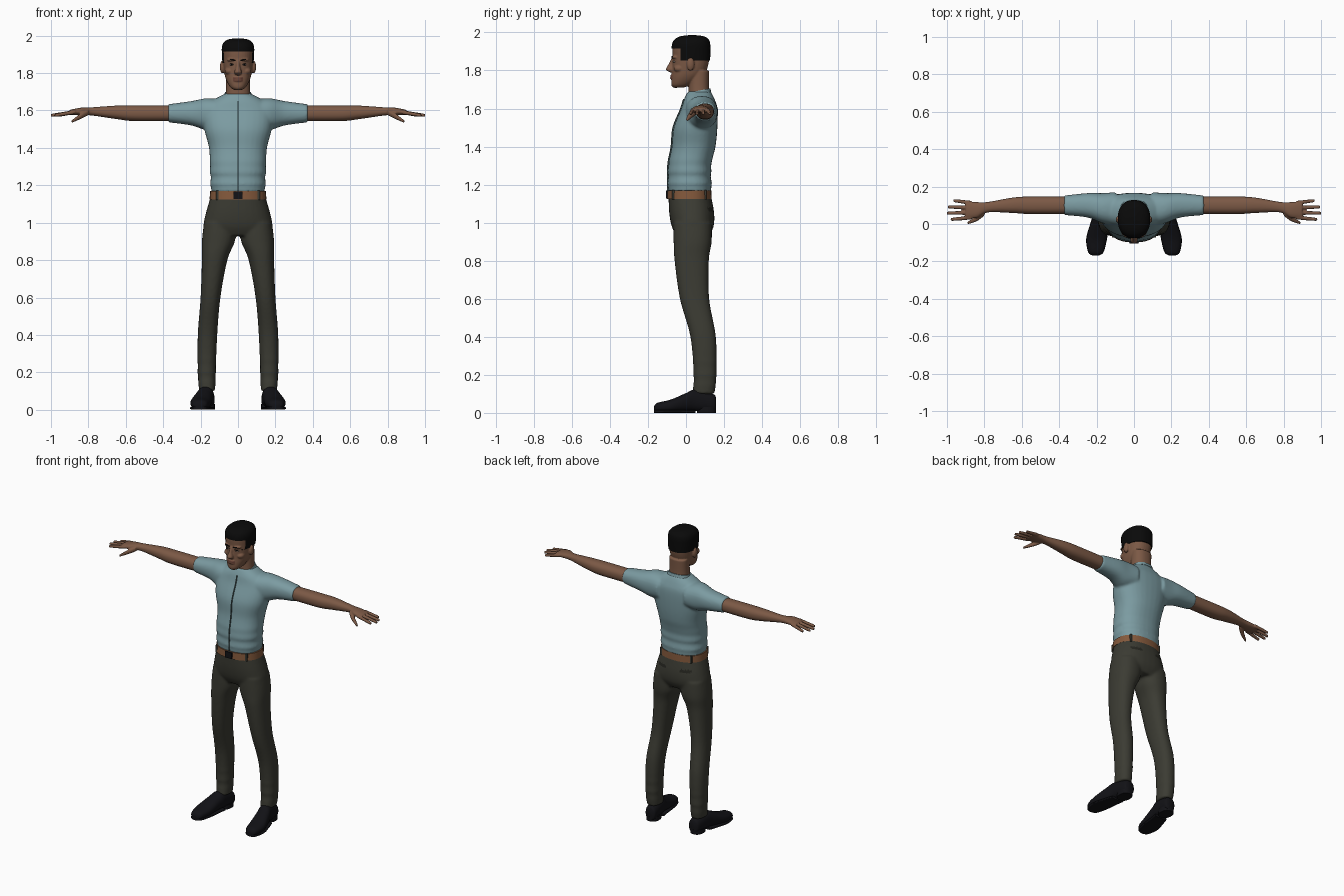
import bpy, bmesh, math
from mathutils import Matrix

if "Cube" in bpy.data.objects:
    bpy.data.objects.remove(bpy.data.objects["Cube"])

SIDES = {"left": 1, "right": -1}
FINE = .004
COARSE = .008


def material(name, *rgb):
    mat = bpy.data.materials.new(name)
    mat.use_nodes = True
    mat.diffuse_color = (*rgb, 1)
    shader = mat.node_tree.nodes["Principled BSDF"]
    shader.inputs["Base Color"].default_value = mat.diffuse_color
    shader.inputs["Roughness"].default_value = .8
    return mat


SKIN = material("brown skin", .2, .1, .06)
LIP = material("dark lip", .15, .06, .04)
SHIRT = material("pale blue cloth", .2, .33, .36)
SEAM = material("slate seam", .06, .1, .1)
TROUSER = material("olive cloth", .044, .044, .033)
POCKET = material("dark olive", .02, .02, .015)
LEATHER = material("tan leather", .23, .1, .045)
SHOE = material("black leather", .006, .006, .008)
HAIR = material("black hair", .003, .003, .003)
EYE = material("eye white", .3, .26, .23)


def rim(angle, power=2.3):
    """Point on a unit superellipse."""
    return [math.copysign(abs(v) ** (2 / power), v) for v in (math.cos(angle), math.sin(angle))]


def spline(rows, steps):
    """Catmull-Rom interpolation of section rows."""
    padded = [rows[0], *rows, rows[-1]]
    for before, start, end, after in zip(padded, rows, rows[1:], padded[3:]):
        for step in range(steps):
            t = step / steps
            yield [b + t / 2 * (c - a + t * (2 * a - 5 * b + 4 * c - d + t * (3 * (b - c) + d - a)))
                   for a, b, c, d in zip(before, start, end, after)]
    yield rows[-1]


def loft(bm, rows, axis="z", side=1, sides=32, power=2.3, tilt=0, fold_at=None):
    """Rows are (position on axis, centre a, centre b, radius a, radius b); centre a may be left out."""
    full_rows = [row if len(row) == 5 else (row[0], 0, *row[1:]) for row in rows]
    rings = []
    for t, a, b, wide, deep in spline(full_rows, 8):
        swell = 1
        if fold_at:
            swell += .03 * math.exp(-((t - fold_at) / .07) ** 2) * math.sin(100 * t)
        ring = []
        for k in range(sides):
            c, s = rim(math.tau * k / sides, power)
            u, v = wide * swell * c, deep * swell * s
            place = {"z": (a + u, b + v, t + tilt * v),
                     "x": (t, a + u, b + v),
                     "y": (a + u, t, b + v)}[axis]
            vert = bm.verts.new(place)
            vert.co.x *= side
            ring.append(vert)
        rings.append(ring)
    for lower, upper in zip(rings, rings[1:]):
        for k in range(sides):
            bm.faces.new((lower[k - 1], lower[k], upper[k], upper[k - 1]))
    bm.faces.new(rings[0])
    bm.faces.new(rings[-1])


def ellipsoid(bm, centre, radii):
    shape = Matrix.Translation(centre) @ Matrix.Diagonal((*radii, 1))
    bmesh.ops.create_uvsphere(bm, u_segments=20, v_segments=12, radius=1, matrix=shape)


def box(bm, centre, size):
    shape = Matrix.Translation(centre) @ Matrix.Diagonal((*size, 1))
    bmesh.ops.create_cube(bm, size=1, matrix=shape)


def finish(bm, name, mats, voxel=None, rule=None):
    """Make the object; with a voxel size its overlapping lofts are fused and relaxed."""
    bmesh.ops.recalc_face_normals(bm, faces=bm.faces)
    mesh = bpy.data.meshes.new(name)
    bm.to_mesh(mesh)
    bm.free()
    for mat in mats:
        mesh.materials.append(mat)
    ob = bpy.data.objects.new(name, mesh)
    bpy.context.collection.objects.link(ob)
    if voxel:
        fuse = ob.modifiers.new("fuse", "REMESH")
        fuse.mode, fuse.voxel_size = "VOXEL", voxel
        relax = ob.modifiers.new("relax", "SMOOTH")
        relax.iterations = 5
        graph = bpy.context.evaluated_depsgraph_get()
        fused = bpy.data.meshes.new_from_object(ob.evaluated_get(graph), depsgraph=graph)
        ob.modifiers.clear()
        ob.data = fused
        fused.shade_smooth()
    else:
        bpy.ops.object.select_all(action="DESELECT")
        ob.select_set(True)
        bpy.context.view_layer.objects.active = ob
        bpy.ops.object.shade_smooth_by_angle(angle=math.radians(40))
    if rule:
        for face in ob.data.polygons:
            face.material_index = int(rule(face.center))


# Shirt: torso and both short sleeves fused
torso = [(1.165, .02, .145, .115), (1.3, .02, .15, .113), (1.4, .04, .155, .115), (1.5, .05, .18, .115),
         (1.6, .07, .185, .095), (1.65, .07, .14, .08), (1.69, .07, .07, .06)]
sleeve = [(.1, .08, 1.58, .09, .08), (.17, .085, 1.58, .08, .085),
          (.25, .1, 1.585, .065, .065), (.375, .1, 1.585, .052, .048)]
bm = bmesh.new()
loft(bm, torso, fold_at=1.23)
for side in SIDES.values():
    loft(bm, sleeve, "x", side)
finish(bm, "shirt", [SHIRT], COARSE)

# Front zip following the torso profile, and the collar rim
bm = bmesh.new()
loft(bm, [(z, y - deep, .004, .006) for z, y, wide, deep in torso[:-1]], sides=8)
finish(bm, "zip", [SEAM])
bm = bmesh.new()
loft(bm, [(1.675, .07, .078, .062), (1.695, .07, .07, .058)], tilt=.2)
finish(bm, "collar", [SHIRT])

# Trousers: hips and both legs fused, with darker rear pocket slits
hips = [(1.14, .02, .146, .112), (1.05, .03, .172, .118), (.98, .035, .184, .11), (.93, .035, .16, .085)]
leg = [(1, .094, .035, .088, .1), (.9, .105, .035, .088, .1), (.8, .125, .03, .068, .09),
       (.6, .147, .045, .053, .077), (.4, .163, .09, .052, .067), (.2, .167, .1, .048, .06),
       (.1, .165, .092, .043, .058)]
bm = bmesh.new()
loft(bm, hips)
for side in SIDES.values():
    loft(bm, leg, side=side, fold_at=.2)
finish(bm, "trousers", [TROUSER, POCKET], COARSE,
       lambda c: c.y > .06 and .05 < abs(c.x) < .12 and abs(c.z - 1.07) < .01)

# Belt, loops and buckle
bm = bmesh.new()
loft(bm, [(1.125, .018, .152, .117), (1.17, .018, .149, .115)])
finish(bm, "belt", [LEATHER])
bm = bmesh.new()
for quarter in range(4):
    across, along = rim(math.pi / 4 + quarter * math.pi / 2)
    box(bm, (.15 * across, .018 + .115 * along, 1.147), (.012, .012, .05))
finish(bm, "belt_loops", [TROUSER])
bm = bmesh.new()
box(bm, (0, -.1, 1.147), (.05, .009, .042))
finish(bm, "buckle", [SHOE])

# Arms with palm, four evenly fanned fingers and thumb
arm = [(.33, .1, 1.585, .046, .042), (.55, .1, 1.585, .047, .042), (.65, .1, 1.59, .041, .036),
       (.78, .09, 1.595, .028, .022), (.84, .075, 1.595, .042, .02), (.9, .075, 1.59, .045, .013)]
thumb = [(.8, .06, 1.59, .015, .015), (.84, .03, 1.57, .015, .015), (.89, .005, 1.54, .007, .007)]
for label, side in SIDES.items():
    bm = bmesh.new()
    loft(bm, arm, "x", side)
    loft(bm, thumb, "x", side)
    for finger in range(4):
        root, fan = .035 + .026 * finger, .025 + .033 * finger
        tip = 1 - .012 * (finger - 1.3) ** 2
        loft(bm, [(.87, root, 1.592, .011, .011), (tip - .01, fan, 1.575, .009, .009),
                  (tip, fan, 1.573, .005, .005)], "x", side, sides=12)
    finish(bm, label + "_arm", [SKIN], FINE)

# Shoes with toe turned out, flat sole and heel block
shoe = [(-.168, .205, .02, .018, .014), (-.15, .204, .028, .04, .025), (-.08, .2, .036, .054, .034),
        (0, .185, .056, .048, .048), (.05, .173, .066, .044, .057), (.14, .163, .052, .038, .048),
        (.157, .162, .048, .024, .035)]
for label, side in SIDES.items():
    bm = bmesh.new()
    loft(bm, shoe, "y", side)
    loft(bm, [(y, x, .008, wide * 1.03, .008) for y, x, z, wide, high in shoe[:5]], "y", side, power=4)
    loft(bm, [(0, .165, .108, .041, .05), (.03, .165, .108, .041, .05)], side=side)
    finish(bm, label + "_shoe", [SHOE])

# Head: neck, skull, nose, lips, chin, brows, cheeks and ears fused
neck = [(1.63, .075, .075, .06), (1.7, .068, .064, .054), (1.8, .07, .064, .052)]
skull = [(1.71, -.04, .022, .025), (1.725, -.025, .042, .052), (1.76, 0, .062, .076),
         (1.8, .018, .073, .09), (1.87, .026, .08, .097), (1.94, .027, .078, .092), (1.975, .03, .03, .035)]
nose = [(1.87, -.064, .009, .01), (1.835, -.075, .011, .016), (1.805, -.083, .02, .022),
        (1.79, -.074, .012, .01)]
bm = bmesh.new()
for rows in (neck, skull, nose):
    loft(bm, rows)
for lip in (1.773, 1.76):
    ellipsoid(bm, (0, -.068, lip), (.026, .016, .008))
ellipsoid(bm, (0, -.055, 1.724), (.024, .022, .016))
for side in SIDES.values():
    ellipsoid(bm, (side * .084, .024, 1.832), (.013, .02, .034))
    ellipsoid(bm, (side * .034, -.053, 1.87), (.026, .022, .009))
    ellipsoid(bm, (side * .045, -.035, 1.81), (.026, .03, .02))
finish(bm, "head", [SKIN, LIP], FINE,
       lambda c: c.y < -.067 and abs(c.x) < .026 and abs(c.z - 1.766) < .013)

# Eyes with dark irises and lids, and eyebrows
bm = bmesh.new()
for side in SIDES.values():
    ellipsoid(bm, (side * .033, -.057, 1.846), (.014, .014, .006))
finish(bm, "eyes", [EYE, HAIR], rule=lambda c: abs(abs(c.x) - .033) < .006 or c.z > 1.849)
bm = bmesh.new()
for side in SIDES.values():
    loft(bm, [(.014, -.072, 1.866, .004, .003), (.034, -.072, 1.872, .004, .004),
              (.054, -.06, 1.868, .004, .002)], "x", side, sides=8)
finish(bm, "eyebrows", [HAIR])

# Hair cap with the forehead cut away
bm = bmesh.new()
loft(bm, [(1.853, .027, .083, .1), (1.9, .026, .086, .102), (1.94, .027, .086, .1),
          (1.965, .03, .075, .088), (1.98, .032, .05, .06), (1.986, .032, .012, .015)], sides=48)
middles = {face: face.calc_center_median() for face in bm.faces}
forehead = [face for face, mid in middles.items() if mid.y < -.025 and mid.z < 1.915]
bmesh.ops.delete(bm, geom=forehead, context="FACES")
finish(bm, "hair", [HAIR])
